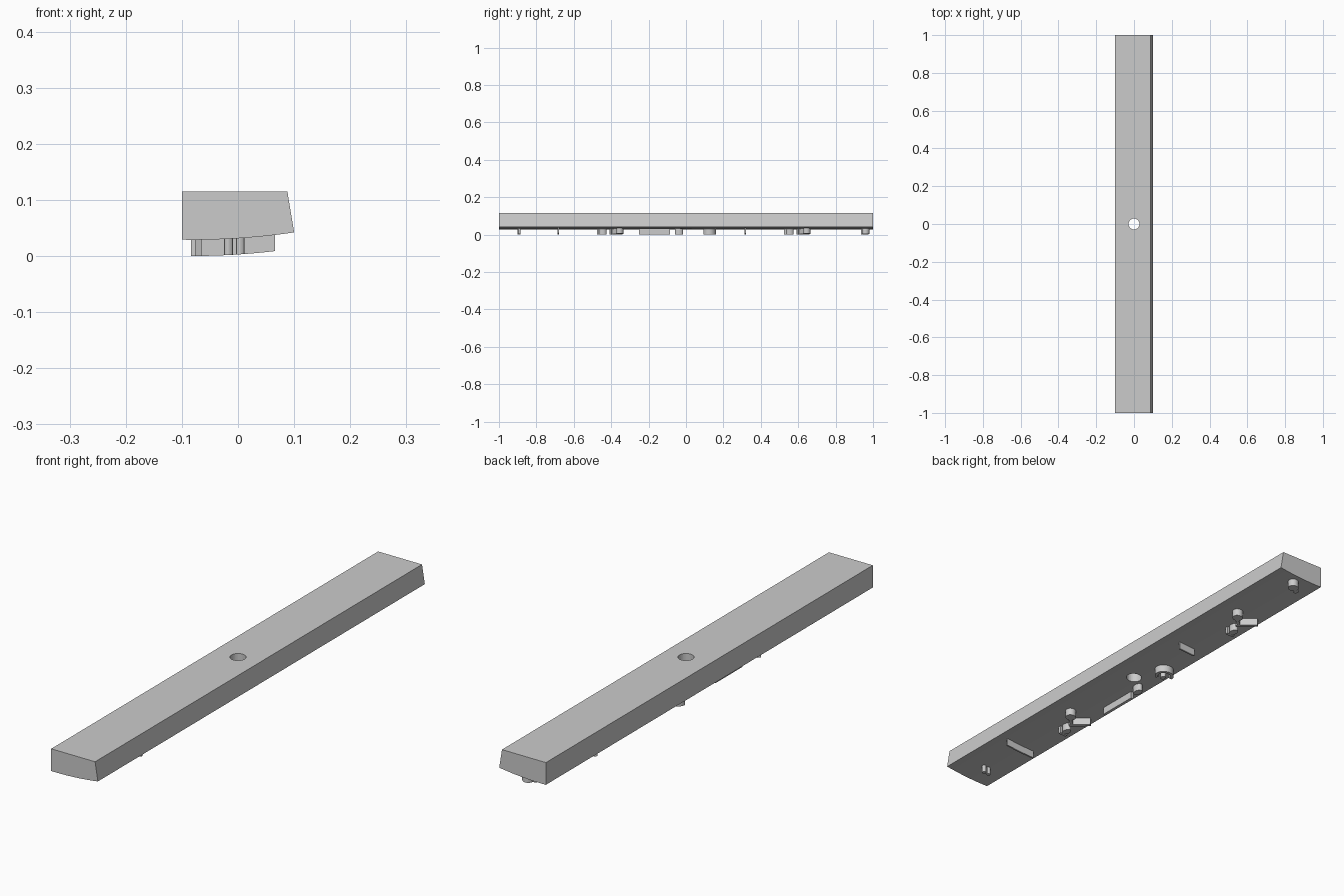
import bpy, bmesh, math
from mathutils import Vector

cube = bpy.data.objects.get("Cube")
if cube:
    bpy.data.objects.remove(cube)

grey = bpy.data.materials.new("plain grey")
grey.use_nodes = True
grey.diffuse_color = (0.6, 0.6, 0.6, 1)
grey.node_tree.nodes["Principled BSDF"].inputs["Base Color"].default_value = (0.6, 0.6, 0.6, 1)

DEPTH = 0.0288


def under(x):
    """Height of the curved underside."""
    return 0.0315 + 0.065 * x + 0.4 * x * x


def finish(bm, name):
    bmesh.ops.recalc_face_normals(bm, faces=bm.faces)
    mesh = bpy.data.meshes.new(name)
    bm.to_mesh(mesh)
    bm.free()
    mesh.materials.append(grey)
    obj = bpy.data.objects.new(name, mesh)
    bpy.context.collection.objects.link(obj)
    bpy.ops.object.select_all(action="DESELECT")
    obj.select_set(True)
    bpy.context.view_layer.objects.active = obj
    return obj


def smooth():
    bpy.ops.object.shade_smooth_by_angle(angle=math.radians(30))


def loft(rings, name):
    """Closed solid through matching rings of points."""
    bm = bmesh.new()
    rows = [[bm.verts.new(p) for p in ring] for ring in rings]
    n = len(rows[0])
    for a, b in zip(rows, rows[1:]):
        for i in range(n):
            bm.faces.new((a[i], a[(i + 1) % n], b[(i + 1) % n], b[i]))
    bm.faces.new(rows[0])
    bm.faces.new(rows[-1])
    obj = finish(bm, name)
    smooth()
    return obj


def rib(name, path, width):
    """Raised strip along a path, following the underside."""
    path = [Vector(p) for p in path]
    rings = []
    for i, p in enumerate(path):
        d = (path[min(i + 1, len(path) - 1)] - path[max(i - 1, 0)]).normalized()
        side = Vector((-d.y, d.x)) * width / 2
        a, b = p + side, p - side
        rings.append([(a.x, a.y, under(a.x) + 0.005), (b.x, b.y, under(b.x) + 0.005),
                      (b.x, b.y, under(b.x) - DEPTH), (a.x, a.y, under(a.x) - DEPTH)])
    return loft(rings, name)


def straight(name, start, end, width, steps=6):
    a, b = Vector(start), Vector(end)
    return rib(name, [a.lerp(b, i / steps) for i in range(steps + 1)], width)


def peg(name, x, y, rx, ry, sides=20):
    ring = [(x + rx * math.cos(t), y + ry * math.sin(t))
            for t in (2 * math.pi * i / sides for i in range(sides))]
    return loft([[(u, v, under(u) + 0.005) for u, v in ring],
                 [(u, v, under(u) - DEPTH) for u, v in ring]], name)


# Long bar with a bowed underside and one sloping flank
profile = [(-0.1, 0.115), (0.088, 0.115)]
profile += [(0.1 - 0.2 * i / 16, under(0.1 - 0.2 * i / 16)) for i in range(17)]
bar = loft([[(x, y, z) for x, z in profile] for y in (-1, 1)], "bar")

# Centre hole
bm = bmesh.new()
bmesh.ops.create_cone(bm, cap_ends=True, segments=32, radius1=0.029, radius2=0.029, depth=0.4)
cutter = finish(bm, "hole_cutter")
cutter.hide_render = True
bpy.ops.object.select_all(action="DESELECT")
bar.select_set(True)
bpy.context.view_layer.objects.active = bar
mod = bar.modifiers.new("hole", "BOOLEAN")
mod.operation, mod.solver, mod.object = "DIFFERENCE", "EXACT", cutter
bpy.ops.object.modifier_apply(modifier="hole")
bpy.data.objects.remove(cutter)
smooth()

# Cross ribs and the lengthwise rib
straight("wide_cross_rib", (-0.065, -0.6825), (0.066, -0.6825), 0.007, 10)
straight("narrow_cross_rib", (-0.035, 0.3175), (0.038, 0.3175), 0.007)
straight("lengthwise_rib", (-0.062, -0.25), (-0.062, -0.085), 0.012)

# Matching clusters of pegs and ribs
for label, y in (("front", -0.41), ("rear", 0.59)):
    peg(label + "_round_peg", 0.02, y + 0.055, 0.02, 0.02)
    straight(label + "_stem", (0.01, y + 0.04), (-0.025, y + 0.01), 0.012)
    straight(label + "_slanted_rib", (-0.012, y + 0.005), (-0.072, y + 0.065), 0.014)
    peg(label + "_small_peg", -0.035, y - 0.035, 0.014, 0.02)
    straight(label + "_short_rib", (-0.02, y - 0.06), (-0.055, y - 0.06), 0.012)

# Open ring with a core
angles = [math.radians(-60 + 10 * i) for i in range(25)]
rib("open_ring", [(-0.047 + 0.031 * math.cos(t), 0.125 + 0.029 * math.sin(t)) for t in angles], 0.012)
peg("ring_core", -0.052, 0.112, 0.01, 0.012)

# Small pegs
peg("centre_peg", -0.05, -0.0375, 0.014, 0.022)
peg("end_peg", 0.005, 0.96, 0.02, 0.02)
peg("end_peg_tail", -0.02, 0.947, 0.009, 0.012)
for label, x in (("left", 0.004), ("right", -0.017)):
    peg(label + "_twin_peg", x, -0.8925, 0.008, 0.008, 12)
